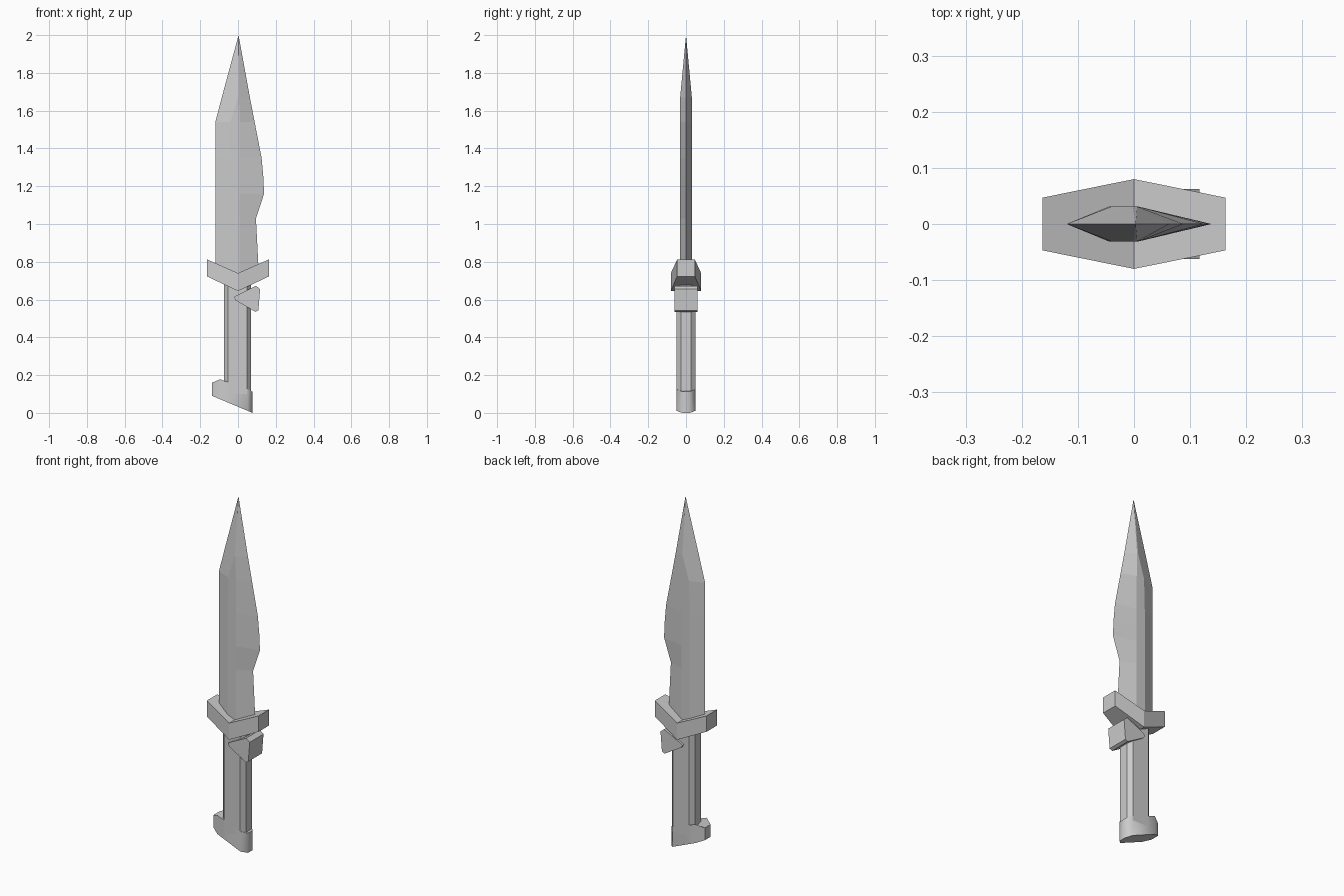
import bpy, bmesh

if "Cube" in bpy.data.objects:
    bpy.data.objects.remove(bpy.data.objects["Cube"])


def finish(name, bm, smooth=None):
    bmesh.ops.recalc_face_normals(bm, faces=bm.faces)
    me = bpy.data.meshes.new(name)
    bm.to_mesh(me)
    bm.free()
    ob = bpy.data.objects.new(name, me)
    bpy.context.collection.objects.link(ob)
    if smooth:
        bpy.ops.object.select_all(action='DESELECT')
        ob.select_set(True)
        bpy.context.view_layer.objects.active = ob
        bpy.ops.object.shade_smooth_by_angle(angle=smooth)
    return ob


def loft(name, rings, tip=None, smooth=None):
    """Skin matching closed rings, capping the ends or closing to a tip."""
    bm = bmesh.new()
    vs = [[bm.verts.new(p) for p in r] for r in rings]
    n = len(vs[0])
    for a, b in zip(vs, vs[1:]):
        for i in range(n):
            j = (i + 1) % n
            bm.faces.new((a[i], a[j], b[j], b[i]))
    bm.faces.new(vs[0][::-1])
    if tip:
        t = bm.verts.new(tip)
        for i in range(n):
            bm.faces.new((vs[-1][i], vs[-1][(i + 1) % n], t))
    else:
        bm.faces.new(vs[-1])
    return finish(name, bm, smooth)


# Blade: hexagonal sections (z, spine x, left ridge, right ridge, edge x)
sections = [
    (0.72, -0.12, -0.045, 0.008, 0.111),
    (1.03, -0.12, -0.045, 0.008, 0.095),
    (1.16, -0.12, -0.045, 0.008, 0.138),
    (1.25, -0.12, -0.045, 0.008, 0.134),
    (1.35, -0.12, -0.045, 0.008, 0.125),
    (1.54, -0.12, -0.040, 0.008, 0.088),
    (1.67, -0.086, -0.002, 0.006, 0.063),
]
h = 0.031
loft("blade", [[(l, 0, z), (a, -h, z), (b, -h, z), (r, 0, z), (b, h, z), (a, h, z)]
               for z, l, a, b, r in sections], tip=(0.003, 0, 2.0))

# Guard: V-shaped bar, thickest in the middle
loft("guard", [[(x, -y, z), (x, y, z), (x, y, z + t), (x, -y, z + t)]
               for x, y, z, t in ((-0.163, 0.047, 0.722, 0.09),
                                  (0, 0.08, 0.645, 0.095),
                                  (0.163, 0.047, 0.722, 0.09))])

# Grip: chamfered column
grip = [(-0.053, -0.05), (0.048, -0.05), (0.068, -0.027), (0.068, 0.027),
        (0.048, 0.05), (-0.053, 0.05), (-0.075, 0.027), (-0.075, -0.027)]
loft("grip", [[(x, y, z) for x, y in grip] for z in (0.10, 0.70)])

# Finger stop: small wedge below the guard
wedge = [(-0.022, 0.612), (-0.012, 0.596), (0.092, 0.535), (0.108, 0.543),
         (0.117, 0.655), (0.095, 0.673), (-0.005, 0.623)]
loft("finger_stop", [[(x, y, z) for x, z in wedge] for y in (-0.062, 0.062)], smooth=0.8)

# Pommel: slanted chamfered block (x, y, top z)
plan = [(-0.137, -0.025, 0.160), (-0.095, -0.05, 0.178), (0.05, -0.05, 0.125),
        (0.077, -0.02, 0.112), (0.077, 0.02, 0.112), (0.05, 0.05, 0.125),
        (-0.095, 0.05, 0.178), (-0.137, 0.025, 0.160)]
loft("pommel", [[(x, y, 0.0324 - 0.42 * x) for x, y, _ in plan], plan], smooth=0.9)
